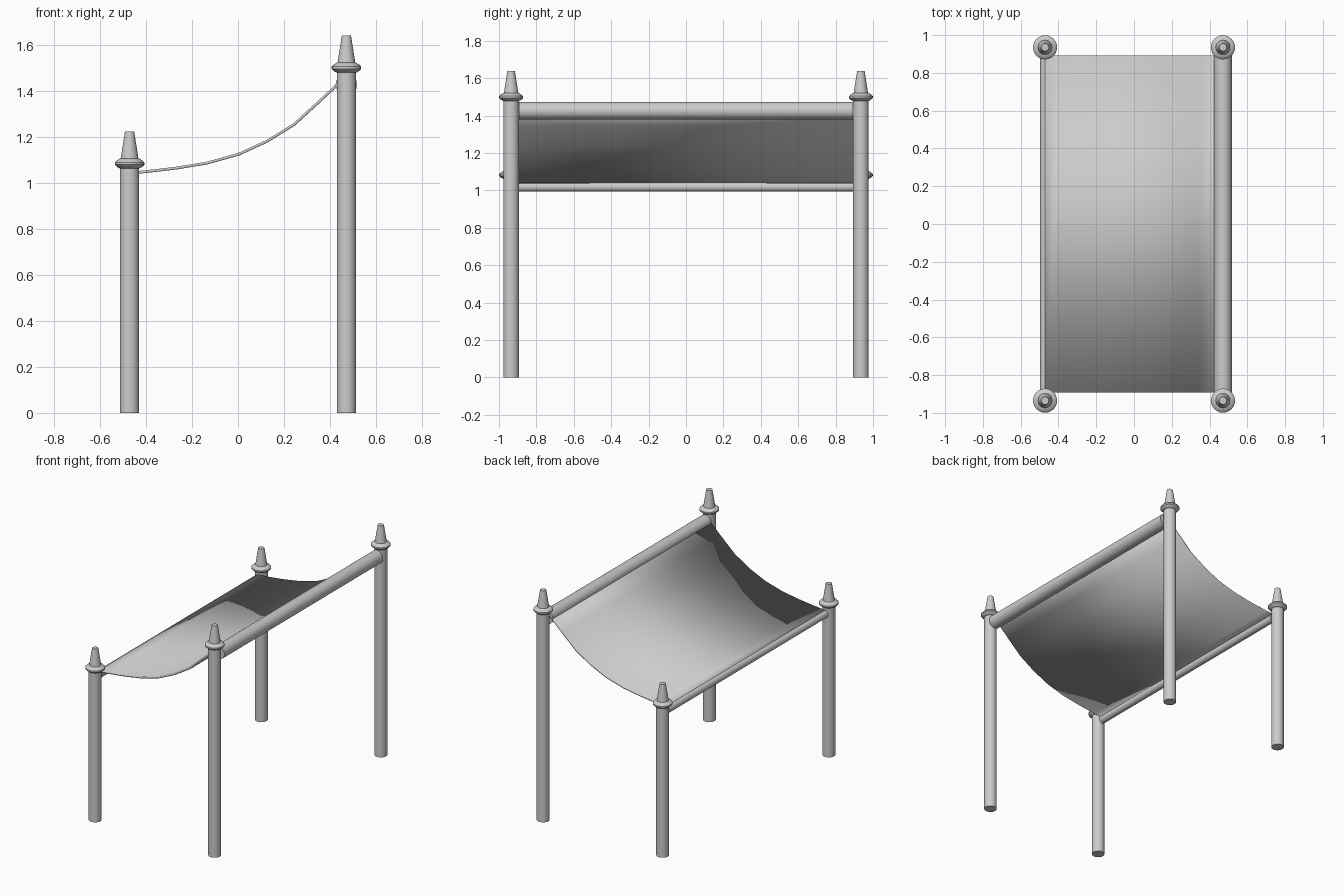
import bpy, bmesh, math

if "Cube" in bpy.data.objects:
    bpy.data.objects.remove(bpy.data.objects["Cube"])

SIDES = 24
X, Y = 0.471, 0.935      # post positions
INNER = 0.892            # half length of rails and canopy


def finish(name, verts, faces):
    me = bpy.data.meshes.new(name)
    me.from_pydata(verts, [], faces)
    bm = bmesh.new()
    bm.from_mesh(me)
    bmesh.ops.recalc_face_normals(bm, faces=bm.faces)
    bm.to_mesh(me)
    bm.free()
    ob = bpy.data.objects.new(name, me)
    bpy.context.collection.objects.link(ob)
    bpy.ops.object.select_all(action='DESELECT')
    ob.select_set(True)
    bpy.context.view_layer.objects.active = ob
    bpy.ops.object.shade_smooth_by_angle(angle=math.radians(35))
    return ob


def lathe(name, profile, loc, along_y=False):
    """Capped solid of revolution from (radius, height) pairs."""
    verts, faces = [], []
    for r, h in profile:
        for i in range(SIDES):
            a = 2 * math.pi * i / SIDES
            verts.append((r * math.cos(a), r * math.sin(a), h))
    n = len(profile)
    for k in range(n - 1):
        for i in range(SIDES):
            j = (i + 1) % SIDES
            faces.append((k * SIDES + i, k * SIDES + j,
                          (k + 1) * SIDES + j, (k + 1) * SIDES + i))
    faces.append(tuple(range(SIDES)))
    faces.append(tuple(range((n - 1) * SIDES, n * SIDES)))
    if along_y:
        verts = [(x, z, -y) for x, y, z in verts]
    ob = finish(name, verts, faces)
    ob.location = loc
    return ob


# Four posts with collar and tapered finial; the right pair is taller
for x, collar, label in ((-X, 1.083, "short"), (X, 1.499, "tall")):
    for y, end in ((-Y, "front"), (Y, "back")):
        tag = f"{label}_{end}"
        lathe(f"post_{tag}", [(0.042, 0), (0.042, collar)], (x, y, 0))
        lathe(f"collar_{tag}",
              [(0.041, -0.022), (0.055, -0.014), (0.064, -0.005), (0.064, 0.005),
               (0.055, 0.014), (0.041, 0.022)], (x, y, collar))
        lathe(f"finial_{tag}", [(0.042, 0), (0.02, 0.14)], (x, y, collar))

# Rails carrying the canopy
lathe("upper_rail", [(0.047, -INNER), (0.047, INNER)], (X, 0, 1.426), True)
lathe("lower_rail", [(0.026, -INNER), (0.026, INNER)], (-X, 0, 1.019), True)

# Sagging canopy sheet
curve = [(-0.47, 1.042), (-0.4, 1.048), (-0.27, 1.063), (-0.135, 1.085),
         (0.004, 1.124), (0.126, 1.18), (0.243, 1.252), (0.35, 1.35), (0.455, 1.447)]
verts = [(x, y, z) for x, z in curve for y in (-INNER, INNER)]
faces = [(2 * i, 2 * i + 2, 2 * i + 3, 2 * i + 1) for i in range(len(curve) - 1)]
canopy = finish("canopy", verts, faces)
mod = canopy.modifiers.new("thickness", 'SOLIDIFY')
mod.thickness = 0.012
mod.offset = 0
